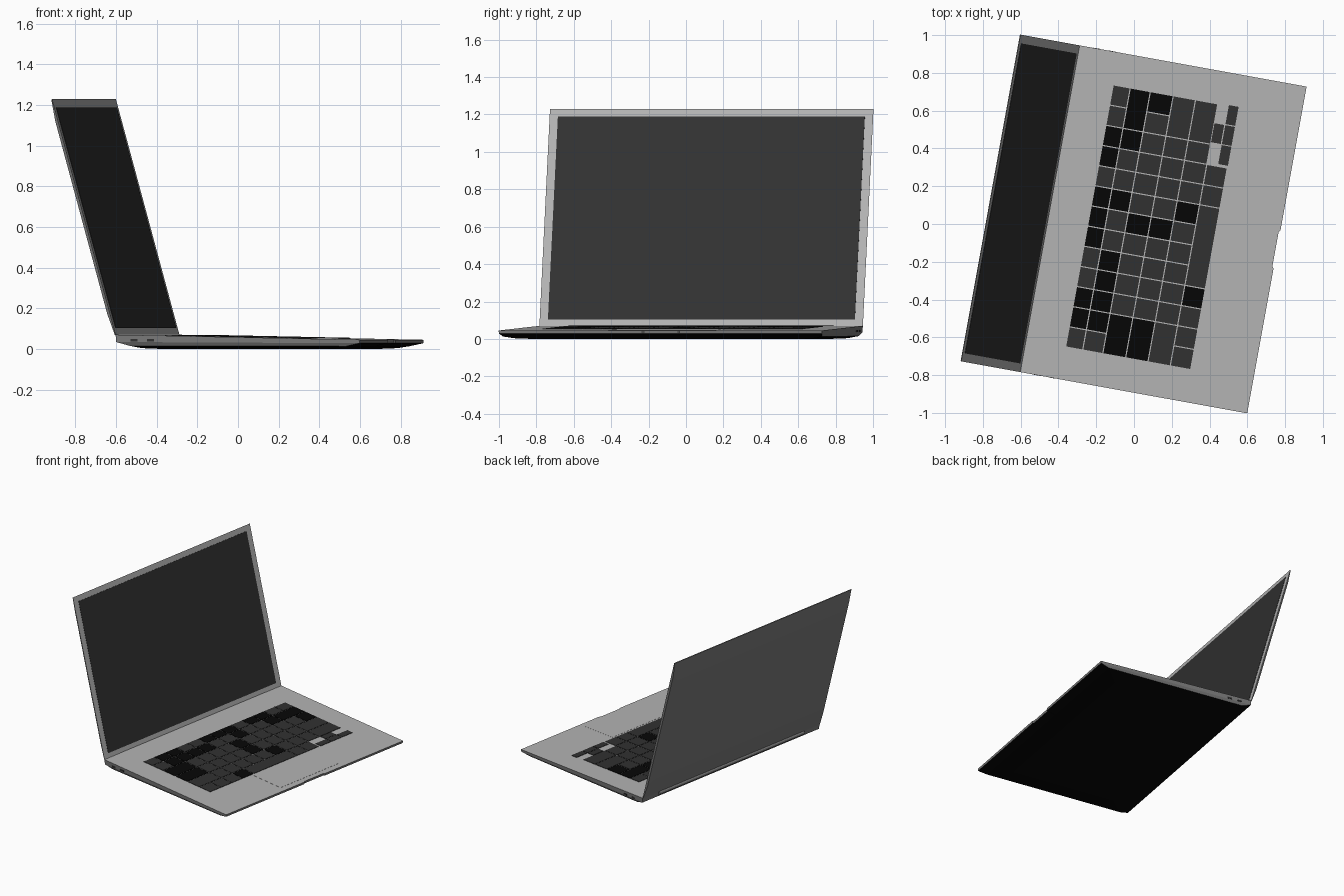
import bpy, bmesh, math
from mathutils import Vector

if "Cube" in bpy.data.objects:
    bpy.data.objects.remove(bpy.data.objects["Cube"])

TURN = math.radians(-10.3)      # whole laptop is turned on the ground
HW = 0.879                      # half width
BACK, FRONT = -0.452, 0.769     # base extent, back to front


def material(name, c):
    m = bpy.data.materials.new(name)
    m.diffuse_color = (c, c, c, 1)
    m.use_nodes = True
    m.node_tree.nodes["Principled BSDF"].inputs["Base Color"].default_value = m.diffuse_color
    return m


SILVER = material("silver", 0.455)
GREY = material("shell_grey", 0.2)
DARK = material("dark_grey", 0.031)
BLACK = material("black", 0.002)


def finish(name, bm, mats):
    me = bpy.data.meshes.new(name)
    bmesh.ops.recalc_face_normals(bm, faces=bm.faces)
    bm.to_mesh(me)
    bm.free()
    for m in mats:
        me.materials.append(m)
    ob = bpy.data.objects.new(name, me)
    ob.rotation_euler.z = TURN
    bpy.context.collection.objects.link(ob)
    return ob


def loft(bm, rings, band_mats, end_mats=(0, 0)):
    """Join rings of points, capping both ends."""
    vs = [[bm.verts.new(p) for p in r] for r in rings]
    n = len(vs[0])
    bm.faces.new(vs[0]).material_index = end_mats[0]
    for k in range(len(vs) - 1):
        for i in range(n):
            j = (i + 1) % n
            f = bm.faces.new((vs[k][i], vs[k][j], vs[k + 1][j], vs[k + 1][i]))
            f.material_index = band_mats[k]
    bm.faces.new(vs[-1]).material_index = end_mats[1]


def block(bm, u0, u1, v0, v1, place, lo, hi, mat=0):
    """Box on a surface; place(u, v, height) gives the point."""
    r = [(u0, v0), (u1, v0), (u1, v1), (u0, v1)]
    loft(bm, [[place(u, v, h) for u, v in r] for h in (hi, lo)], [mat], (mat, mat))


def deck(u, v, h):
    return Vector((u, v, 0.07 - 0.025 * (u - BACK) / (FRONT - BACK) + h))


# base: wedge with a finger notch in front, underside curving up at front and back
def base_ring(iu, iv, notch, z_back, z_front):
    b, f, w = BACK + iu, FRONT - iu, HW - iv
    pts = [(b, -w), (f, -w), (f, -0.1), (f - notch, -0.09),
           (f - notch, 0.095), (f, 0.105), (f, w), (b, w)]
    return [(u, v, z_back + (z_front - z_back) * (u - BACK) / (FRONT - BACK)) for u, v in pts]


bm = bmesh.new()
loft(bm, [base_ring(0, 0, 0.008, 0.07, 0.045), base_ring(0.002, 0.002, 0.008, 0.034, 0.028),
          base_ring(0.07, 0.012, 0, 0.015, 0.013), base_ring(0.12, 0.06, 0, 0.004, 0.004),
          base_ring(0.2, 0.15, 0, 0, 0)], [1, 2, 2, 2], (0, 2))
bm.normal_update()
for f in bm.faces:              # upright lower side walls stay grey
    if abs(f.normal.y) > 0.75:
        f.material_index = 1
finish("base", bm, [SILVER, GREY, BLACK])

# lid: thin domed panel leaning back
D = Vector((-0.318, 0, 1.16)).normalized()
N = Vector((-D.z, 0, D.x))
LID = 1.203


def lid_point(w, v, t):
    return Vector((BACK, v, 0.068)) + D * w + N * t


def lid_ring(iw, iv, t):
    w = HW - iv
    return [lid_point(a, b, t) for a, b in
            [(iw, -w), (LID - iw, -w), (LID - iw, w), (iw, w)]]


bm = bmesh.new()
loft(bm, [lid_ring(0, 0, 0), lid_ring(0.002, 0.001, 0.004), lid_ring(0.11, 0.006, 0.014),
          lid_ring(0.16, 0.06, 0.02), lid_ring(0.28, 0.2, 0.023)], [1] * 4, (0, 1))
finish("lid", bm, [SILVER, GREY])

# screen panel
bm = bmesh.new()
block(bm, 0.036, LID - 0.042, -0.834, 0.834, lid_point, 0.002, -0.002)
finish("screen", bm, [DARK])

# hinge bar
bm = bmesh.new()
ring = [(BACK - 0.002 + 0.013 * math.cos(a), 0.058 + 0.013 * math.sin(a))
        for a in [i * math.tau / 12 for i in range(12)]]
loft(bm, [[(x, s * 0.72, z) for x, z in ring] for s in (-1, 1)], [0])
finish("hinge", bm, [GREY])

# keyboard: rows of keys on a grid of thirteen units
U = 1.41 / 13
EDGES = [-0.24, -0.148, -0.04, 0.083, 0.203, 0.323, 0.433]
ROWS = [[1] * 13,
        [1] * 11 + [2],
        [2] + [1] * 11,
        [2] + [1] * 9 + [2],
        [2] + [1] * 9 + [2],
        [1] * 4 + [4, 1, 1]]
BLACK_KEYS = [(1, 2, 5, 6, 7, 10, 11)[::1], (1, 2, 3, 4, 7, 10, 11), (0, 5, 11),
              (0, 5), (6,), (3,)]
BLACK_KEYS[0] = (1, 2, 5, 6, 7, 9, 10)
bm = bmesh.new()
GAP = 0.003


def key(u0, u1, v0, v1, mat):
    block(bm, u0 + GAP, u1 - GAP, v0 + GAP, v1 - GAP, deck, -0.002, 0.003, mat)


for r, row in enumerate(ROWS):
    v = -0.705
    for i, k in enumerate(row):
        key(EDGES[r], EDGES[r + 1], v, v + k * U, int(i in BLACK_KEYS[r]))
        v += k * U
# half-height arrow keys
for u, v in [(0.35, 0.55), (0.408, 0.55), (0.408, 0.658), (0.408, 0.443)]:
    key(u - 0.029, u + 0.029, v - 0.054, v + 0.054, 0)
finish("keyboard", bm, [DARK, BLACK])

# trackpad
bm = bmesh.new()
block(bm, 0.446, 0.72, -0.29, 0.29, deck, -0.002, 0.001)
finish("trackpad", bm, [SILVER])

# side ports, mirrored
bm = bmesh.new()
for side in (-1, 1):
    for u in (-0.36, -0.277):
        block(bm, u - 0.017, u + 0.017, 0.036, 0.048,
              lambda a, z, h: Vector((a, side * (HW + h), z)), -0.006, 0.001)
finish("ports", bm, [DARK])
